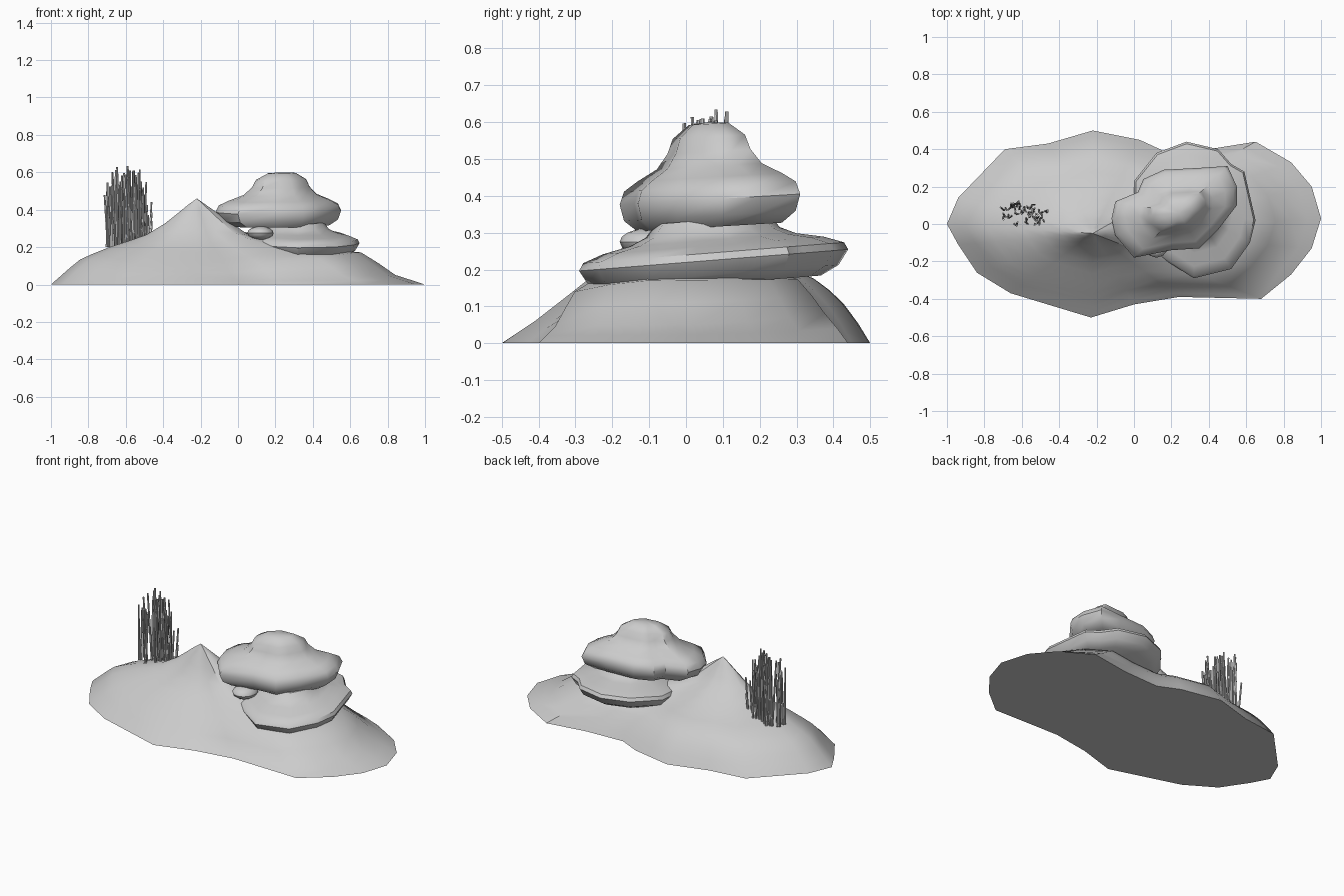
import bpy
import bmesh
import math
import random
from mathutils import Vector

default_cube = bpy.data.objects.get("Cube")
if default_cube:
    bpy.data.objects.remove(default_cube, do_unlink=True)

stone = bpy.data.materials.new("stone grey")
stone.use_nodes = True
colour = (0.6, 0.6, 0.6, 1)
stone.diffuse_color = colour
stone.node_tree.nodes["Principled BSDF"].inputs["Base Color"].default_value = colour


def finish(name, bm, angle=40):
    """Turn a bmesh into a smooth shaded object with sharp creases kept."""
    bmesh.ops.recalc_face_normals(bm, faces=bm.faces)
    mesh = bpy.data.meshes.new(name)
    bm.to_mesh(mesh)
    bm.free()
    mesh.materials.append(stone)
    obj = bpy.data.objects.new(name, mesh)
    bpy.context.collection.objects.link(obj)
    bpy.ops.object.select_all(action="DESELECT")
    obj.select_set(True)
    bpy.context.view_layer.objects.active = obj
    bpy.ops.object.shade_smooth_by_angle(angle=math.radians(angle))
    return obj


def loft(name, rings, tip):
    """Skin a stack of rings, flat at the bottom and closed to a tip."""
    bm = bmesh.new()
    loops = [[bm.verts.new(p) for p in ring] for ring in rings]
    count = len(loops[0])
    bm.faces.new(loops[0])
    for low, high in zip(loops, loops[1:]):
        for i in range(count):
            j = (i + 1) % count
            bm.faces.new((low[i], low[j], high[j], high[i]))
    top = bm.verts.new(tip)
    for i in range(count):
        bm.faces.new((loops[-1][i], loops[-1][(i + 1) % count], top))
    return finish(name, bm)


def sample(profile, f):
    """Read a height off a list of (distance, height) points."""
    for (a, za), (b, zb) in zip(profile, profile[1:]):
        if f <= b:
            return za + (zb - za) * (f - a) / (b - a)
    return profile[-1][1]


# Mound: each direction has its own slope from the shore up to the peak
shore = [(-1, 0), (-.94, -.11), (-.84, -.26), (-.66, -.37), (-.23, -.5),
         (0, -.43), (.24, -.39), (.68, -.4), (.84, -.27), (.95, -.13),
         (1, .03), (.95, .2), (.84, .33), (.65, .44), (.4, .4), (.16, .39),
         (.03, .45), (-.22, .5), (-.46, .43), (-.69, .4), (-.94, .14)]
peak = Vector((-.22, -.05, .46))
slopes = {
    "left": [(0, 0), (.19, .13), (.36, .19), (.64, .26), (.81, .34), (.91, .41), (1, .46)],
    "right": [(0, 0), (.13, .05), (.27, .17), (.5, .2), (.78, .27), (.93, .4), (1, .46)],
    "front": [(0, 0), (.2, .06), (.4, .13), (.68, .23), (.82, .31), (1, .46)],
    "back": [(0, 0), (.1, .09), (.25, .17), (.5, .22), (.82, .33), (1, .46)],
}


def mound_point(x, y, f):
    dx, dy = x - peak.x, y - peak.y
    # The mound is twice as long as it is deep, so widen the end sectors
    angle = math.atan2(dy, dx / 2)
    weight = math.cos(angle) ** 2
    end = "right" if dx > 0 else "left"
    side = "back" if dy > 0 else "front"
    z = weight * sample(slopes[end], f) + (1 - weight) * sample(slopes[side], f)
    return (x - dx * f, y - dy * f, z)


steps = (0, .06, .13, .2, .28, .4, .52, .65, .78, .86, .94)
loft("mound", [[mound_point(x, y, f) for x, y in shore] for f in steps], peak)


def slab(name, outline, centre, layers, tilt):
    """Uneven flat stone: scaled copies of an outline at several heights."""
    cx, cy = centre
    rings = []
    for scale, z in layers[:-1]:
        rings.append([(cx + (x - cx) * scale, cy + (y - cy) * scale,
                       z + tilt * (y - cy) * scale) for x, y in outline])
    return loft(name, rings, (cx, cy, layers[-1][1]))


# Lower stone, leaning towards the front, with a neck under the upper stone
slab("lower_stone",
     [(0, .1), (.05, -.05), (.13, -.17), (.32, -.29), (.52, -.24), (.62, -.1),
      (.65, .02), (.62, .15), (.59, .28), (.52, .32), (.45, .4), (.28, .44),
      (.12, .38), (0, .23)],
     (.32, .07),
     [(.8, .16), (.93, .185), (1, .225), (.97, .245), (.82, .265), (.62, .28),
      (.5, .3), (.42, .335), (0, .34)], .08)

# Upper stone: broad brim, sloping shoulder and a blunt crown
slab("upper_stone",
     [(-.12, .03), (-.1, -.06), (0, -.18), (.2, -.14), (.35, -.13), (.45, -.03),
      (.55, .1), (.55, .2), (.5, .31), (.35, .3), (.16, .29), (.05, .24),
      (.02, .17), (-.1, .12)],
     (.24, .06),
     [(.5, .33), (.8, .315), (.95, .345), (1, .39), (.95, .425), (.8, .45),
      (.58, .48), (.46, .52), (.4, .56), (.22, .595), (0, .6)], .06)

# Pebble wedged between the two stones
bm = bmesh.new()
bmesh.ops.create_uvsphere(bm, u_segments=12, v_segments=8, radius=1)
bmesh.ops.scale(bm, vec=(.07, .08, .037), verts=bm.verts)
bmesh.ops.translate(bm, vec=(.12, -.1, .275), verts=bm.verts)
finish("pebble", bm)

# Reeds: a tuft of thin leaning stalks, tallest in the middle
random.seed(4)
bm = bmesh.new()
for n in range(64):
    turn, reach = random.uniform(0, math.tau), math.sqrt(random.random())
    x = -.59 + .125 * reach * math.cos(turn)
    y = .05 + .065 * reach * math.sin(turn)
    root = Vector((x, y, .2))
    edge = abs(x + .6) / .14
    height = .64 - .13 * edge ** 2 - random.uniform(0, .13) - (.08 if x > -.5 else 0)
    head = Vector((x + random.uniform(-.02, .015), y + random.uniform(-.02, .02), height))
    stalk = bmesh.ops.create_cone(bm, segments=6, radius1=.006, radius2=.005, cap_ends=True,
                                  depth=(head - root).length)["verts"]
    spin = (head - root).to_track_quat("Z", "Y").to_matrix()
    bmesh.ops.rotate(bm, verts=stalk, matrix=spin, cent=(0, 0, 0))
    bmesh.ops.translate(bm, verts=stalk, vec=(root + head) / 2)
finish("reeds", bm)
